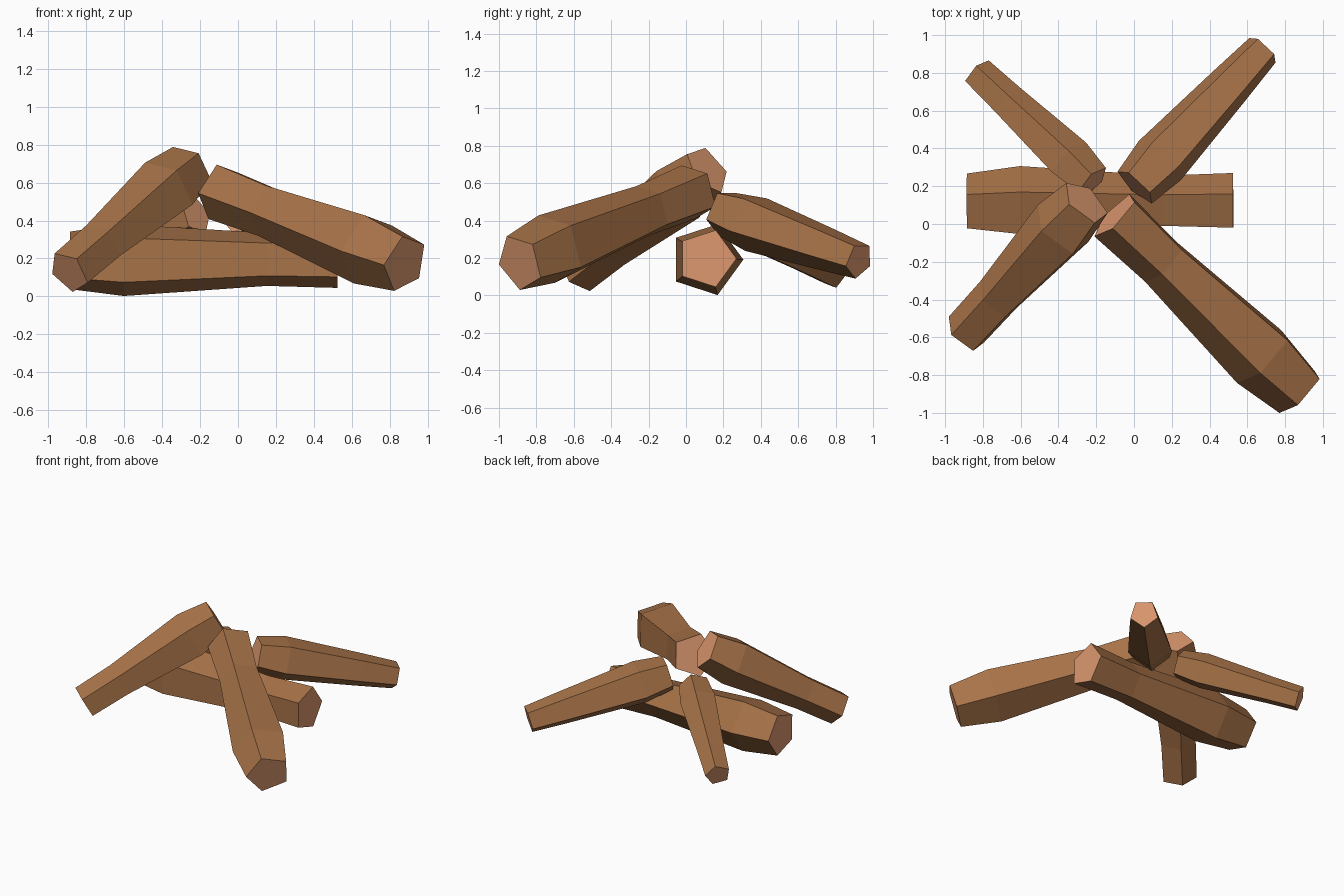
import bpy, bmesh, math
from mathutils import Vector

cube = bpy.data.objects.get("Cube")
if cube:
    bpy.data.objects.remove(cube, do_unlink=True)


def material(name, rgb):
    m = bpy.data.materials.new(name)
    m.use_nodes = True
    col = (*rgb, 1.0)
    m.diffuse_color = col
    bsdf = next(n for n in m.node_tree.nodes if n.type == 'BSDF_PRINCIPLED')
    bsdf.inputs["Base Color"].default_value = col
    bsdf.inputs["Roughness"].default_value = 0.9
    return m


bark = material("bark brown", (0.39, 0.171, 0.065))
cut_wood = material("cut wood tan", (0.72, 0.315, 0.158))

SIDES = 5


def make_log(name, start, end, corner, rings):
    """Five-sided log; rings are (fraction along axis, radius), corner aims one ridge."""
    start, end = Vector(start), Vector(end)
    axis = (end - start).normalized()
    u = Vector(corner)
    u = (u - axis * u.dot(axis)).normalized()
    v = axis.cross(u)
    bm = bmesh.new()
    loops = []
    for t, r in rings:
        c = start.lerp(end, t)
        angles = [math.tau * i / SIDES for i in range(SIDES)]
        loops.append([bm.verts.new(c + r * (math.cos(a) * u + math.sin(a) * v))
                      for a in angles])
    # bark sides
    for a, b in zip(loops, loops[1:]):
        for i in range(SIDES):
            j = (i + 1) % SIDES
            bm.faces.new((a[i], a[j], b[j], b[i]))
    # sawn ends
    for cap in (loops[0][::-1], loops[-1]):
        bm.faces.new(cap).material_index = 1
    bm.normal_update()
    mesh = bpy.data.meshes.new(name)
    bm.to_mesh(mesh)
    bm.free()
    mesh.materials.append(bark)
    mesh.materials.append(cut_wood)
    ob = bpy.data.objects.new(name, mesh)
    bpy.context.collection.objects.link(ob)
    return ob


def taper(first, swell, waist, last):
    return [(0, first), (0.2, swell), (0.735, waist), (1, last)]


# log lying flat under the pile
make_log("base_log", (-0.885, 0.107, 0.19), (0.525, 0.11, 0.197), (0, 1, 0),
         taper(0.16, 0.199, 0.147, 0.16))
# logs leaning on the pile
make_log("front_left_log", (0.88, -0.889, 0.176), (-0.1, 0.046, 0.555),
         (-0.015, -0.066, 0.14), taper(0.157, 0.197, 0.145, 0.157))
make_log("front_right_log", (-0.256, 0.115, 0.673), (-0.893, -0.578, 0.128),
         (-0.077, -0.012, 0.097), taper(0.145, 0.178, 0.128, 0.124))
make_log("back_left_log", (0.01, 0.2, 0.445), (0.685, 0.925, 0.187),
         (0, 0, -1), taper(0.13, 0.16, 0.122, 0.1))
make_log("back_right_log", (-0.22, 0.22, 0.43), (-0.83, 0.8, 0.12),
         (0.25, 0.25, -1), taper(0.105, 0.13, 0.1, 0.09))
